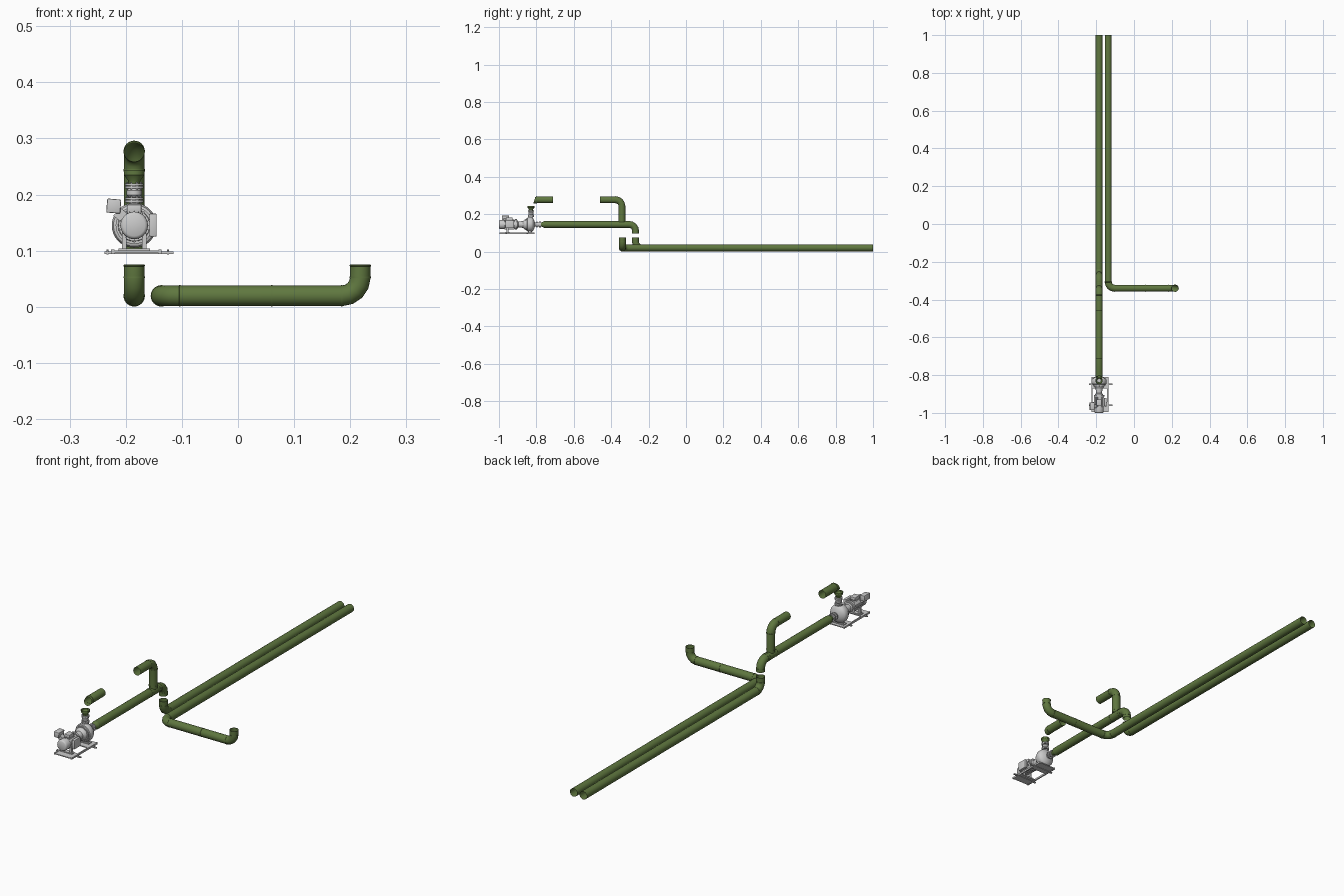
import bpy, bmesh, math
from mathutils import Vector, Matrix

if "Cube" in bpy.data.objects:
    bpy.data.objects.remove(bpy.data.objects["Cube"])

green = bpy.data.materials.new("pipe_green")
green.diffuse_color = (0.115, 0.185, 0.05, 1)
green.use_nodes = True
green.node_tree.nodes["Principled BSDF"].inputs["Base Color"].default_value = green.diffuse_color
R, BEND, PX, PZ = 0.0183, 0.033, -0.185, 0.145
AX = {'x': Vector((1, 0, 0)), 'y': Vector((0, 1, 0)), 'z': Vector((0, 0, 1))}


def finish(name, bm, mat=None, angle=35):
    bmesh.ops.recalc_face_normals(bm, faces=bm.faces)
    me = bpy.data.meshes.new(name)
    bm.to_mesh(me)
    bm.free()
    for p in me.polygons:
        p.use_smooth = True
    me.set_sharp_from_angle(angle=math.radians(angle))
    if mat:
        me.materials.append(mat)
    ob = bpy.data.objects.new(name, me)
    bpy.context.collection.objects.link(ob)
    return ob


def skin(bm, rings, caps):
    n = len(rings[0])
    for a, b in zip(rings, rings[1:]):
        for i in range(n):
            bm.faces.new((a[i], a[(i + 1) % n], b[(i + 1) % n], b[i]))
    if caps:
        bm.faces.new(rings[0])
        bm.faces.new(rings[-1])


def lathe(name, profile, origin, axis='y', mat=None, n=24, caps=True):
    # profile is a list of (distance along axis, radius)
    bm = bmesh.new()
    q = AX['z'].rotation_difference(AX[axis])
    rings = []
    for t, r in profile:
        rings.append([bm.verts.new(Vector(origin) + q @ Vector((
            r * math.cos(2 * math.pi * i / n), r * math.sin(2 * math.pi * i / n), t)))
            for i in range(n)])
    skin(bm, rings, caps)
    return finish(name, bm, mat)


def pipe(name, corners, steps=4, n=24):
    # open tube along a path with rounded elbows
    c = [Vector(p) for p in corners]
    pts, joints = [c[0]], []
    for a, b, d in zip(c, c[1:], c[2:]):
        u, v = (a - b).normalized(), (d - b).normalized()
        o = b + (u + v) * BEND
        for k in range(steps + 1):
            t = k / steps * math.pi / 2
            pts.append(o - v * BEND * math.cos(t) - u * BEND * math.sin(t))
        joints += [(b + u * BEND, u), (b + v * BEND, v)]
    pts.append(c[-1])
    bm = bmesh.new()
    rings, tan, side = [], None, None
    for i, p in enumerate(pts):
        prev = (p - pts[i - 1]).normalized() if i else None
        nxt = (pts[i + 1] - p).normalized() if i < len(pts) - 1 else None
        t = ((prev or nxt) + (nxt or prev)).normalized()
        side = tan.rotation_difference(t) @ side if tan else t.orthogonal().normalized()
        tan = t
        other = t.cross(side)
        rings.append([bm.verts.new(p + R * (side * math.cos(2 * math.pi * k / n)
                      + other * math.sin(2 * math.pi * k / n))) for k in range(n)])
    skin(bm, rings, False)
    finish(name, bm, green, 50)
    for p, d in joints:
        collar(name + "_weld", p, max('xyz', key=lambda k: abs(d.dot(AX[k]))))


def collar(name, p, axis):
    lathe(name, [(-.0015, R - .0002), (-.0012, R + .0008), (.0012, R + .0008),
                 (.0015, R - .0002)], p, axis, green, caps=False)


def box(name, lo, hi, bevel=0.0, roll=0.0):
    lo, hi = Vector(lo), Vector(hi)
    bm = bmesh.new()
    bmesh.ops.create_cube(bm, size=1, matrix=Matrix.Translation((lo + hi) / 2)
                          @ Matrix.Rotation(roll, 4, 'Y') @ Matrix.Diagonal((*(hi - lo), 1)))
    if bevel:
        bmesh.ops.bevel(bm, geom=bm.edges[:], offset=bevel, segments=2, affect='EDGES', profile=.5)
    return finish(name, bm)


def bolts(name, origin, axis, radius, length, count=8):
    q = AX['z'].rotation_difference(AX[axis])
    for k in range(count):
        a = 2 * math.pi * (k + .5) / count
        o = Vector(origin) + q @ Vector((radius * math.cos(a), radius * math.sin(a), 0))
        lathe(name, [(-length / 2, .0016), (length / 2, .0016)], o, axis, n=6)


# Long ground pipes
pipe("left_ground_pipe", [(PX, 1, .0195), (PX, -.27, .0195), (PX, -.27, .075)])
pipe("right_ground_pipe", [(-.1365, 1, .0195), (-.1365, -.34, .0195),
                           (.218, -.34, .0195), (.218, -.34, .075)])
collar("pipe_weld", (.06, -.34, .0195), 'x')
collar("elbow_rim", (.218, -.34, .0735), 'z')
collar("elbow_rim", (PX, -.27, .0735), 'z')

# Suction pipe, its drop elbow and the bypass riser
pipe("suction_pipe", [(PX, -.755, PZ), (PX, -.27, PZ), (PX, -.27, .098)])
pipe("bypass_riser", [(PX, -.343, PZ + .012), (PX, -.343, .277), (PX, -.46, .277)])
collar("riser_weld", (PX, -.343, .17), 'z')
for y in (-.37, -.316):
    collar("tee_weld", (PX, y, PZ), 'y')

# Discharge pipe stub with the start of its elbow
bm = bmesh.new()
rings = []
for y, z, a in ((-.71, .277, 0), (-.797, .277, 0), (-.811, .2745, .3)):
    rings.append([bm.verts.new((PX + R * math.cos(t), y + R * math.sin(t) * math.sin(a),
                                z + R * math.sin(t) * math.cos(a)))
                  for t in [2 * math.pi * k / 24 for k in range(24)]])
# tilt so that the elbow turns down
for v in rings[2]:
    v.co.y = -.811 - (v.co.y + .811) * -1
skin(bm, rings, False)
finish("discharge_stub", bm, green, 50)
collar("stub_weld", (PX, -.797, .277), 'y')

# Suction reducer and flanges
lathe("suction_reducer", [(-.755, R), (-.762, .0165), (-.772, .0105), (-.777, .0105)],
      (PX, 0, PZ), 'y', green)
lathe("suction_neck", [(-.815, .011), (-.776, .010)], (PX, 0, PZ))
for y in (-.778, -.783, -.797):
    lathe("suction_flange", [(y - .002, .017), (y + .002, .017)], (PX, 0, PZ))
bolts("suction_bolt", (PX, -.7805, PZ), 'y', .0138, .013)

# Discharge neck, flanges and expander
DY = -.829
lathe("discharge_neck", [(.17, .014), (.182, .0095), (.222, .009)], (PX, DY, 0), 'z')
for z in (.188, .193, .213, .218):
    lathe("discharge_flange", [(z - .002, .0165), (z + .002, .0165)], (PX, DY, 0), 'z')
bolts("discharge_bolt", (PX, DY, .1905), 'z', .0133, .013)
bolts("discharge_bolt", (PX, DY, .2155), 'z', .0133, .013)
lathe("flexible_joint", [(.195, .010), (.199, .0135), (.207, .0135), (.211, .010)],
      (PX, DY, 0), 'z')
lathe("discharge_expander", [(.22, .0105), (.225, .011), (.235, R), (.244, R)],
      (PX, DY, 0), 'z', green, caps=False)
collar("expander_rim", (PX, DY, .2425), 'z')

# Pump casing
lathe("volute_casing", [(-.851, .030), (-.848, .037), (-.842, .040), (-.826, .040), (-.819, .036),
                        (-.814, .026), (-.808, .013)], (PX, 0, PZ), n=32)
lathe("casing_cover", [(-.856, .033), (-.850, .033)], (PX, 0, PZ), n=32)
bolts("cover_bolt", (PX, -.856, PZ), 'y', .029, .006, 10)
lathe("bearing_bracket", [(-.905, .021), (-.900, .021), (-.896, .016), (-.872, .018),
                          (-.862, .027), (-.855, .029)], (PX, 0, PZ))

# Electric motor with fins and fan cowl
lathe("motor_body", [(-.985, .0235), (-.910, .0235)], (PX, 0, PZ), n=32)
lathe("motor_end_flange", [(-.913, .028), (-.904, .028)], (PX, 0, PZ), n=32)
lathe("fan_cowl", [(-1.0, .019), (-.998, .0225), (-.994, .0245), (-.974, .0245)],
      (PX, 0, PZ), n=32)
lathe("cowl_grille", [(-1.0, .019), (-.9985, .0165), (-.9985, .004), (-.9995, .003)],
      (PX, 0, PZ), n=32)
for k in range(20):
    a = 2 * math.pi * k / 20
    fin = box("cooling_fin", (.022, -.970, -.0006), (.0265, -.916, .0006))
    fin.location = (PX, 0, PZ)
    fin.rotation_euler = (0, a, 0)

# Control boxes
box("terminal_box", (-.234, -.985, .167), (-.209, -.945, .192), .002, .08)
arm = box("terminal_box_arm", (-.218, -.975, .155), (-.202, -.955, .174), 0, .7)
box("drive_box", (-.158, -.965, .125), (-.145, -.92, .166), .002)
box("top_junction_box", (-.198, -.962, .166), (-.172, -.928, .182), .002)

# Base frame: two plates, side rails and anchor bars
for y0, y1 in ((-.996, -.942), (-.872, -.81)):
    box("base_plate", (-.226, y0, .096), (-.136, y1, .100))
for x in (-.226, -.142):
    box("side_rail", (x, -.996, .094), (x + .006, -.81, .102))
for y in (-.960, -.848):
    box("anchor_bar", (-.238, y - .004, .094), (-.115, y + .004, .0985))
    for x in (-.233, -.125):
        lathe("anchor_bolt", [(.093, .0018), (.102, .0018)], (x, y, 0), 'z', n=6)

# Feet under motor and casing
for y, w in ((-.955, .006), (-.835, .006)):
    for s in (-1, 1):
        x = PX + s * .018
        box("support_leg", (x - .004, y - w, .099), (x + .004, y + w, .132))
    box("foot_pad", (PX - .028, y - .010, .099), (PX + .028, y + .010, .104))
